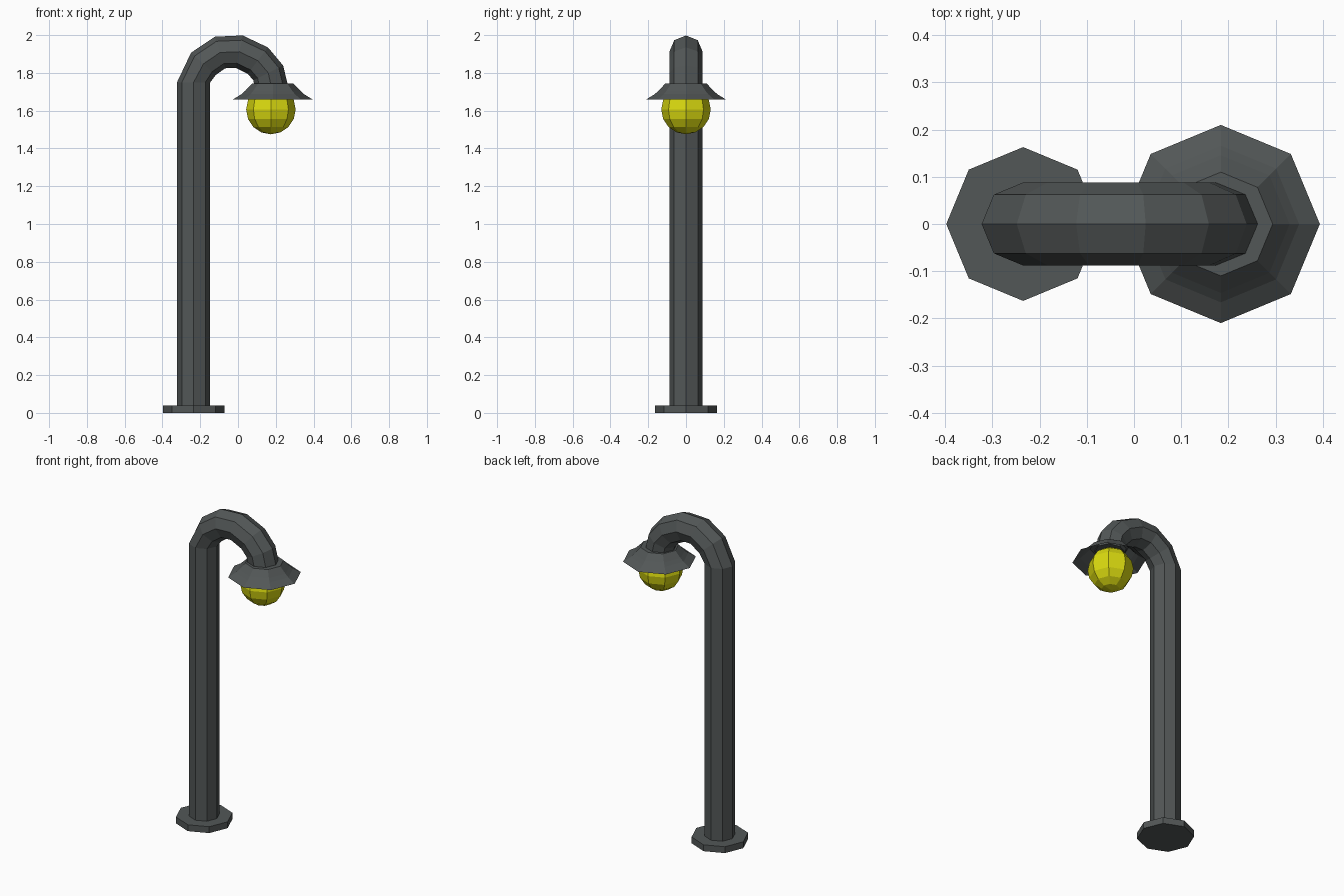
import bpy
import bmesh
from math import cos, sin, tau, pi
from mathutils import Vector

cube = bpy.data.objects.get("Cube")
if cube:
    bpy.data.objects.remove(cube, do_unlink=True)

SIDES = 8


def material(name, color):
    m = bpy.data.materials.new(name)
    m.use_nodes = True
    m.diffuse_color = color
    bsdf = next(n for n in m.node_tree.nodes if n.type == 'BSDF_PRINCIPLED')
    bsdf.inputs["Base Color"].default_value = color
    return m


def loft(name, rings, mat, cap_start=True, cap_end=True):
    """Skin rings given as (centre, radius, tangent) in the xz plane."""
    bm = bmesh.new()
    loops = []
    for centre, radius, tangent in rings:
        t = Vector(tangent).normalized()
        side = Vector((t.z, 0, -t.x))
        across = Vector((0, 1, 0))
        loops.append([bm.verts.new(Vector(centre) + radius * (
            side * cos(tau * i / SIDES) + across * sin(tau * i / SIDES)))
            for i in range(SIDES)])
    for a, b in zip(loops, loops[1:]):
        for i in range(SIDES):
            j = (i + 1) % SIDES
            bm.faces.new((a[i], a[j], b[j], b[i]))
    if cap_start:
        bm.faces.new(loops[0][::-1])
    if cap_end:
        bm.faces.new(loops[-1])
    mesh = bpy.data.meshes.new(name)
    bm.to_mesh(mesh)
    bm.free()
    mesh.materials.append(mat)
    obj = bpy.data.objects.new(name, mesh)
    bpy.context.collection.objects.link(obj)
    return obj


def lathe(name, x, profile, mat, **caps):
    return loft(name, [((x, 0, z), r, (0, 0, 1)) for r, z in profile], mat, **caps)


metal = material("dark grey metal", (0.085, 0.095, 0.095, 1))
glow = material("yellow glass", (0.70, 0.70, 0.005, 1))

# Base plate
lathe("base_plate", -0.235, [(0.163, 0), (0.163, 0.04)], metal)

# Post bending over into the hooked arm
path = [Vector((x, 0, z)) for x, z in (
    (-0.235, 0.03), (-0.235, 1.75), (-0.183, 1.848), (-0.095, 1.908),
    (0.007, 1.912), (0.105, 1.865), (0.16, 1.80), (0.178, 1.72))]
rings = []
for i, p in enumerate(path):
    before = (p - path[i - 1]).normalized() if i else Vector((0, 0, 1))
    after = (path[i + 1] - p).normalized() if i + 1 < len(path) else Vector((0, 0, -1))
    tangent = Vector((0, 0, 1)) if i < 2 else before + after
    rings.append((p, 0.088, tangent))
loft("post_and_arm", rings, metal)

# Flared shade, open underneath
lathe("lamp_shade", 0.184,
      [(0.21, 1.66), (0.166, 1.687), (0.146, 1.705), (0.11, 1.743)],
      metal, cap_start=False)

# Globe bulb
bpy.ops.mesh.primitive_uv_sphere_add(segments=SIDES, ring_count=8, radius=0.131,
                                     location=(0.174, 0, 1.606))
bulb = bpy.context.object
bulb.name = "bulb"
bulb.data.materials.append(glow)
